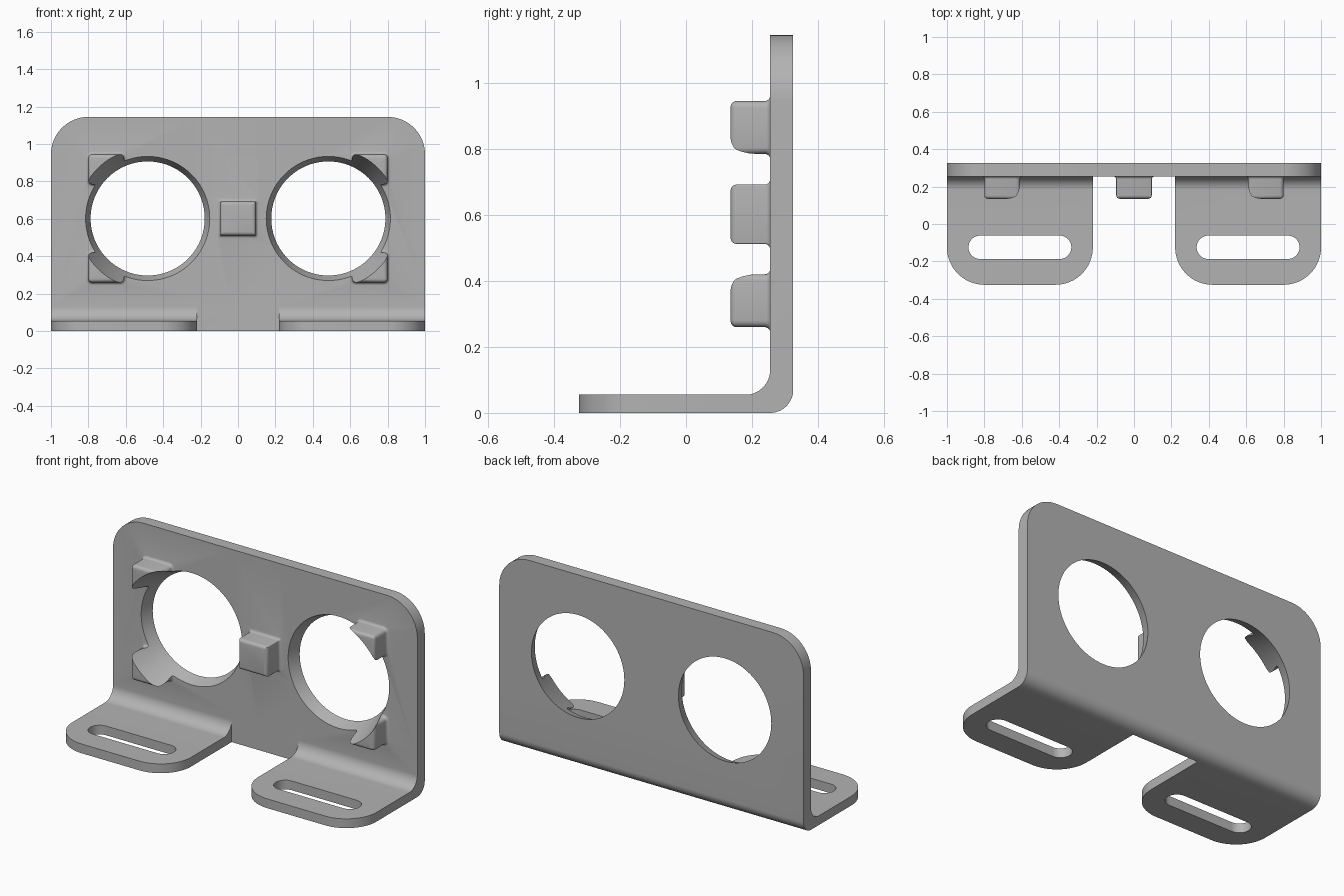
import bpy, bmesh
from math import pi, sin, cos, tan
from mathutils import Vector

cube = bpy.data.objects.get("Cube")
if cube:
    bpy.data.objects.remove(cube, do_unlink=True)

steel = bpy.data.materials.new("plain grey")
steel.use_nodes = True
GREY = (0.45, 0.45, 0.45, 1)
steel.diffuse_color = GREY
steel.node_tree.nodes["Principled BSDF"].inputs["Base Color"].default_value = GREY

FACE, BACK, MID_Z, HOLE_X = 0.255, 0.325, 0.602, 0.483


def make_object(name, bm):
    bmesh.ops.recalc_face_normals(bm, faces=bm.faces)
    mesh = bpy.data.meshes.new(name)
    bm.to_mesh(mesh)
    bm.free()
    mesh.materials.append(steel)
    obj = bpy.data.objects.new(name, mesh)
    bpy.context.collection.objects.link(obj)
    return obj


def rounded(corners, steps=16):
    """Outline from (a, b, radius) corners, each rounded by its radius."""
    out = []
    for i, (a, b, r) in enumerate(corners):
        p = Vector((a, b))
        if r == 0:
            out.append(p)
            continue
        u = (Vector(corners[i - 1][:2]) - p).normalized()
        v = (Vector(corners[(i + 1) % len(corners)][:2]) - p).normalized()
        half = u.angle(v) / 2
        centre = p + (u + v).normalized() * r / sin(half)
        start = p + u * r / tan(half) - centre
        turn = u.angle_signed(v)
        sweep = (pi - 2 * half) * (1 if turn > 0 else -1)
        for k in range(steps + 1):
            t = sweep * k / steps
            out.append(centre + Vector((start.x * cos(t) - start.y * sin(t),
                                        start.x * sin(t) + start.y * cos(t))))
    return out


def loft(name, rings):
    """Closed solid through rings of equal point count."""
    bm = bmesh.new()
    loops = [[bm.verts.new(p) for p in ring] for ring in rings]
    for a, b in zip(loops, loops[1:]):
        for i in range(len(a)):
            bm.faces.new((a[i - 1], a[i], b[i], b[i - 1]))
    bm.faces.new(loops[0])
    bm.faces.new(loops[-1])
    return make_object(name, bm)


def prism(name, outline, axis, lo, hi):
    place = {"x": lambda p, t: (t, p[0], p[1]),
             "y": lambda p, t: (p[0], t, p[1]),
             "z": lambda p, t: (p[0], p[1], t)}[axis]
    return loft(name, [[place(p, t) for p in outline] for t in (lo, hi)])


def combine(target, tool, operation):
    mod = target.modifiers.new("bool", "BOOLEAN")
    mod.object, mod.operation, mod.solver = tool, operation, "EXACT"
    bpy.context.view_layer.update()
    graph = bpy.context.evaluated_depsgraph_get()
    mesh = bpy.data.meshes.new_from_object(target.evaluated_get(graph))
    target.modifiers.clear()
    target.data = mesh
    bpy.data.objects.remove(tool, do_unlink=True)


def lug(name, x0, x1, z0, z1, corner):
    """Square stud with a flared foot and a softened front edge."""
    sections = [(FACE + 0.02, -0.016), (FACE, -0.016)]
    for k in range(1, 5):
        t = k / 4 * pi / 2
        sections.append((FACE - 0.016 * (1 - cos(t)), -0.016 * (1 - sin(t))))
    for k in range(5):
        t = k / 4 * pi / 2
        sections.append((0.153 - 0.018 * sin(t), 0.018 * (1 - cos(t))))
    rings = []
    for y, d in sections:
        r = max(corner - d, 0.002)
        outline = rounded([(x0 + d, z0 + d, r), (x1 - d, z0 + d, r),
                           (x1 - d, z1 - d, r), (x0 + d, z1 - d, r)], 4)
        rings.append([(p.x, y, p.y) for p in outline])
    return loft(name, rings)


# Bent sheet: L section, trimmed to its front and top outlines
bracket = prism("bracket", rounded([
    (-0.325, 0, 0), (BACK, 0, 0.07), (BACK, 1.145, 0), (FACE, 1.145, 0),
    (FACE, 0.055, 0.075), (-0.325, 0.055, 0)]), "x", -1, 1)
combine(bracket, prism("front_outline", rounded([
    (-1, -1, 0), (1, -1, 0), (1, 1.145, 0.2), (-1, 1.145, 0.2)]),
    "y", -1, 1), "INTERSECT")
foot = [(0.22, FACE, 0), (0.22, -0.325, 0.2), (1, -0.325, 0.2), (1, 1, 0)]
mirrored = [(-x, y, r) for x, y, r in reversed(foot)]
combine(bracket, prism("top_outline", rounded(foot + mirrored), "z", -1, 2),
        "INTERSECT")

# Studs on the front face
combine(bracket, lug("middle_lug", -0.095, 0.095, 0.512, 0.692, 0.004), "UNION")
for side in (-1, 1):
    x0, x1 = sorted((side * 0.61, side * 0.8))
    for z0, z1 in ((0.26, 0.42), (0.785, 0.945)):
        combine(bracket, lug("corner_lug", x0, x1, z0, z1, 0.02), "UNION")

# Tapered openings, which also trim the studs, and mounting slots
for side in (-1, 1):
    rings = []
    for y in (BACK + 0.05, -0.1):
        r = 0.305 + (BACK - y) * 0.386
        rings.append([(side * HOLE_X + r * cos(k * pi / 48), y,
                       MID_Z + r * sin(k * pi / 48)) for k in range(96)])
    combine(bracket, loft("opening", rings), "DIFFERENCE")
    x0, x1 = sorted((side * 0.335, side * 0.885))
    r = 0.0624
    combine(bracket, prism("slot", rounded([
        (x0, -0.187, r), (x1, -0.187, r), (x1, -0.062, r), (x0, -0.062, r)]),
        "z", -0.1, 0.2), "DIFFERENCE")

bpy.ops.object.select_all(action="DESELECT")
bracket.select_set(True)
bpy.context.view_layer.objects.active = bracket
bpy.ops.object.shade_smooth_by_angle(angle=0.5)
